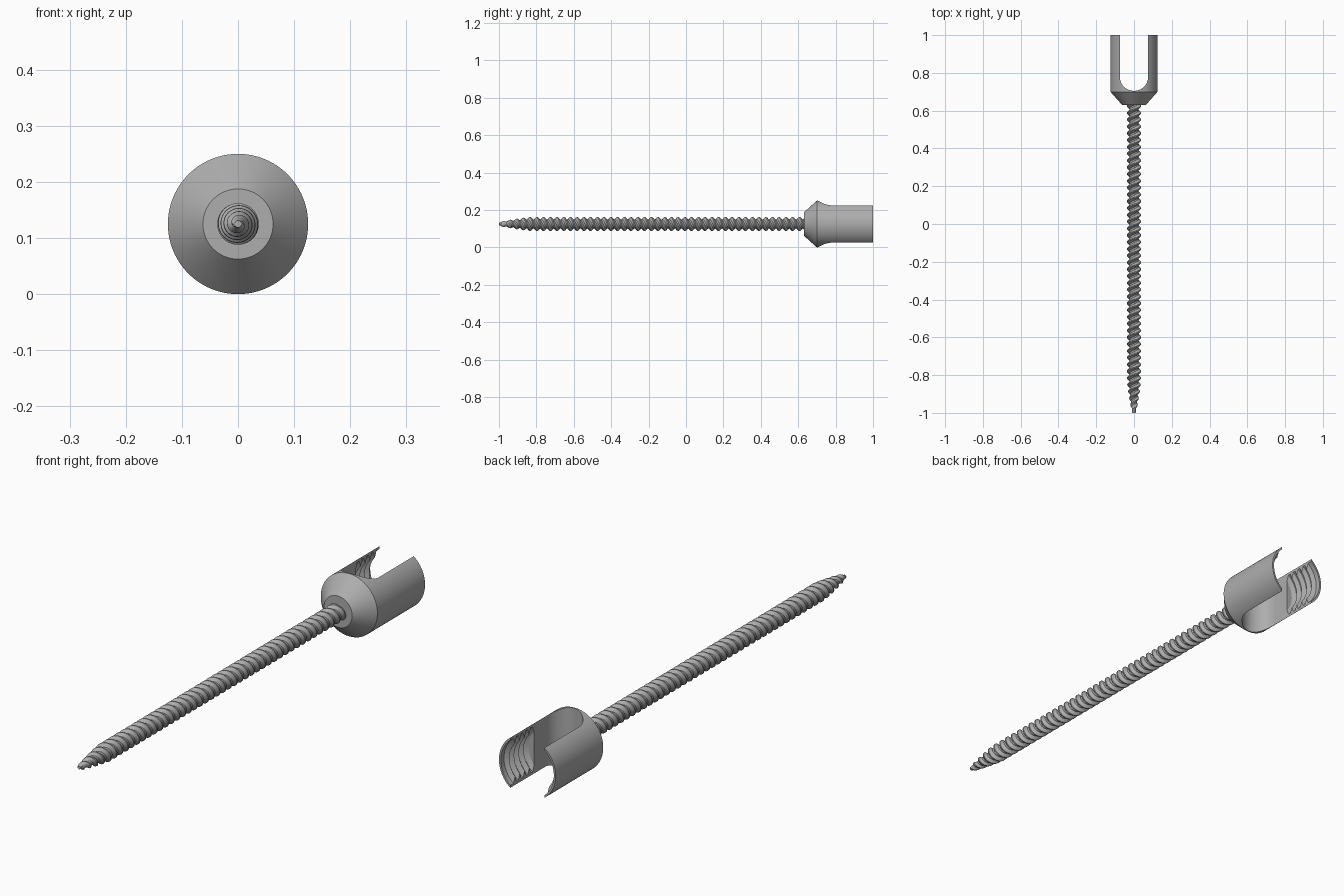
import bpy, bmesh, math

cube = bpy.data.objects.get("Cube")
if cube:
    bpy.data.objects.remove(cube, do_unlink=True)

AXIS_Z = 0.125      # height of the screw axis
HEAD_R = 0.125
SLOT_R = 0.075

steel = bpy.data.materials.new("grey_steel")
steel.use_nodes = True
steel.diffuse_color = (0.42, 0.42, 0.42, 1)
steel.node_tree.nodes["Principled BSDF"].inputs["Base Color"].default_value = (0.42, 0.42, 0.42, 1)


def on_axis(r, angle, y):
    return (r * math.sin(angle), y, AXIS_Z + r * math.cos(angle))


def finish(name, bm):
    bmesh.ops.recalc_face_normals(bm, faces=bm.faces)
    mesh = bpy.data.meshes.new(name)
    bm.to_mesh(mesh)
    bm.free()
    obj = bpy.data.objects.new(name, mesh)
    bpy.context.collection.objects.link(obj)
    mesh.materials.append(steel)
    return obj


def lathe(name, profile, sides=96):
    """Closed solid turned around the y axis from (radius, y) points."""
    bm = bmesh.new()
    rings = [[bm.verts.new(on_axis(r, math.tau * j / sides, y)) for j in range(sides)]
             for r, y in profile]
    for a, b in zip(rings, rings[1:]):
        for j in range(sides):
            k = (j + 1) % sides
            bm.faces.new((a[j], a[k], b[k], b[j]))
    bm.faces.new(rings[0])
    bm.faces.new(rings[-1])
    return finish(name, bm)


def select_only(obj):
    bpy.ops.object.select_all(action="DESELECT")
    obj.select_set(True)
    bpy.context.view_layer.objects.active = obj


def cut(obj, cutter):
    mod = obj.modifiers.new("cut", "BOOLEAN")
    mod.operation = "DIFFERENCE"
    mod.solver = "EXACT"
    mod.object = cutter
    cutter.hide_render = True
    select_only(obj)
    bpy.ops.object.modifier_apply(modifier=mod.name)
    bpy.data.objects.remove(cutter, do_unlink=True)


def smooth(obj):
    select_only(obj)
    bpy.ops.object.shade_smooth_by_angle(angle=math.radians(30))


# Head: cylinder with a conical neck
head = lathe("slotted_head", [(0.0625, 0.63), (HEAD_R, 0.70), (HEAD_R, 1.0)])

# Round-bottomed slot through the head
bm = bmesh.new()
outline = [(SLOT_R, 1.1), (-SLOT_R, 1.1)]
for i in range(33):
    a = math.pi * (1 + i / 32)
    outline.append((SLOT_R * math.cos(a), 0.78 + SLOT_R * math.sin(a)))
face = bm.faces.new([bm.verts.new((x, y, -0.1)) for x, y in outline])
extruded = bmesh.ops.extrude_face_region(bm, geom=[face])
bmesh.ops.translate(bm, vec=(0, 0, 0.5),
                    verts=[v for v in extruded["geom"] if isinstance(v, bmesh.types.BMVert)])
cut(head, finish("slot_cutter", bm))

# Internal thread on the inner sides of the two prongs
bore = []
for i in range(5):
    y = 0.85 + 0.03 * i
    bore += [(0.1, y), (0.117, y + 0.01), (0.117, y + 0.02)]
bore += [(0.117, 1.1)]
cut(head, lathe("bore_cutter", bore))
smooth(head)

# Shaft: two-start helical thread tapering to a point
START, END, PITCH, STARTS, SIDES = -1.0, 0.64, 0.036, 2, 40
ROOT, CREST = 0.025, 0.037
groove = [(0, ROOT), (0.25, ROOT), (0.55, CREST), (0.7, CREST)]
lead = PITCH * STARTS
turns = int((END - START) / PITCH) + STARTS + 2


def shaft_point(row, col):
    frac, r = groove[row % len(groove)]
    y = START - lead + PITCH * (row // len(groove) + frac) + lead * col / SIDES
    taper = min(1, max(0, (y - START) / 0.16))
    r *= 0.22 + 0.78 * taper ** 0.7
    if y <= START:
        r = 0.006
    return on_axis(r, math.tau * col / SIDES, min(END, max(START, y)))


bm = bmesh.new()
rows = turns * len(groove)
grid = [[bm.verts.new(shaft_point(i, j)) for j in range(SIDES + 1)] for i in range(rows)]
for i in range(rows - 1):
    for j in range(SIDES):
        bm.faces.new((grid[i][j], grid[i][j + 1], grid[i + 1][j + 1], grid[i + 1][j]))
bmesh.ops.remove_doubles(bm, verts=bm.verts, dist=0.00005)
bmesh.ops.holes_fill(bm, edges=[e for e in bm.edges if e.is_boundary], sides=0)
shaft = finish("threaded_shaft", bm)
smooth(shaft)
